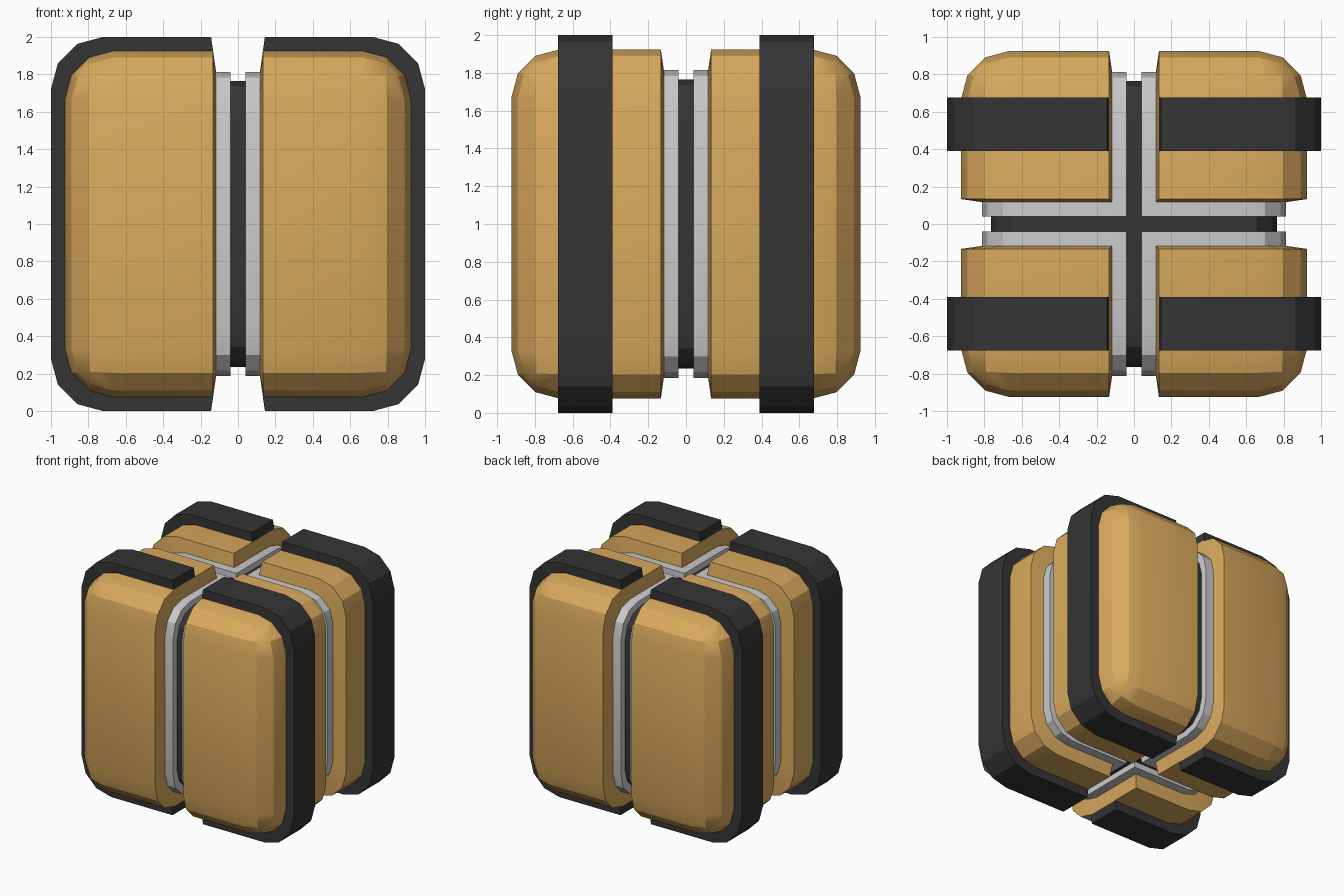
import bpy, bmesh
from mathutils import Vector

if "Cube" in bpy.data.objects:
    bpy.data.objects.remove(bpy.data.objects["Cube"])

H, R, D = 0.925, 0.258, 0.133      # shell half size, corner radius, half gap
INNER, CORE, OUTER = 0.88, 0.827, 1 / H   # scale of each nested layer


def material(name, rgb):
    m = bpy.data.materials.new(name)
    m.diffuse_color = (*rgb, 1)
    m.use_nodes = True
    m.node_tree.nodes["Principled BSDF"].inputs["Base Color"].default_value = m.diffuse_color
    return m


ochre = material("ochre", (0.70, 0.40, 0.11))
black = material("black", (0.035, 0.035, 0.035))


def finish(name, bm, mat=None):
    """One quarter in, all four quarters out through a mirror."""
    bmesh.ops.remove_doubles(bm, verts=bm.verts, dist=0.0005)
    bmesh.ops.recalc_face_normals(bm, faces=bm.faces)
    me = bpy.data.meshes.new(name)
    bm.to_mesh(me)
    bm.free()
    ob = bpy.data.objects.new(name, me)
    bpy.context.collection.objects.link(ob)
    ob.location.z = 1
    if mat:
        me.materials.append(mat)
    for o in bpy.context.selected_objects:
        o.select_set(False)
    ob.select_set(True)
    bpy.context.view_layer.objects.active = ob
    bpy.ops.object.shade_smooth_by_angle(angle=0.5)
    mir = ob.modifiers.new("quarters", 'MIRROR')
    mir.use_axis = (True, True, False)
    return ob


def profile(s, d):
    """C-shaped outline: top edge, rounded outer corners, bottom edge."""
    h, r = H * s, R * s
    top = [(d, h), (h - r, h), (h - r / 2, h - 0.134 * r),
           (h - 0.134 * r, h - r / 2), (h, h - r)]
    return top + [(a, -z) for a, z in reversed(top)]


def loop(s, d):
    """Closed edge of a quarter block along both gap planes."""
    p = profile(s, d)
    return ([Vector((a, d, z)) for a, z in p]
            + [Vector((d, a, z)) for a, z in reversed(p[1:-1])])


def strip(bm, la, lb):
    a = [bm.verts.new(v) for v in la]
    b = [bm.verts.new(v) for v in lb]
    n = len(a)
    for i in range(n):
        j = (i + 1) % n
        bm.faces.new((a[i], a[j], b[j], b[i]))


# padded shell quarters: rounded cube cut by the gaps, with tapering gap walls
bm = bmesh.new()
bmesh.ops.create_cube(bm, size=2 * H)
bmesh.ops.bevel(bm, geom=bm.edges[:], offset=R, segments=3, profile=0.5,
                affect='EDGES')
for n in (Vector((1, 0, 0)), Vector((0, 1, 0))):
    bmesh.ops.bisect_plane(bm, geom=bm.verts[:] + bm.edges[:] + bm.faces[:],
                           plane_co=n * D, plane_no=n, clear_inner=True)
strip(bm, loop(1, D), loop(INNER, D * INNER))
finish("padded_shell", bm, ochre)

# grey rails lining the gaps
bm = bmesh.new()
strip(bm, loop(INNER, D * INNER), loop(INNER, 0.041))
strip(bm, loop(INNER, 0.041), loop(CORE, 0.039))
finish("gap_rail", bm)

# dark core at the bottom of the gaps
bm = bmesh.new()
strip(bm, loop(CORE, 0.039), loop(CORE, 0))
finish("dark_core", bm, black)

# raised straps wrapped over top, side and bottom of each quarter
bm = bmesh.new()
outer, inner = profile(OUTER, D * OUTER), profile(1, D)
rings = [[bm.verts.new((a, y, z)) for a, z in outer + inner[::-1]]
         for y in (0.39, 0.677)]
m = len(outer)
for i in range(2 * m):
    j = (i + 1) % (2 * m)
    bm.faces.new((rings[0][i], rings[0][j], rings[1][j], rings[1][i]))
for ring in rings:
    for i in range(m - 1):
        bm.faces.new((ring[i], ring[i + 1], ring[2 * m - 2 - i], ring[2 * m - 1 - i]))
finish("strap", bm, black)
